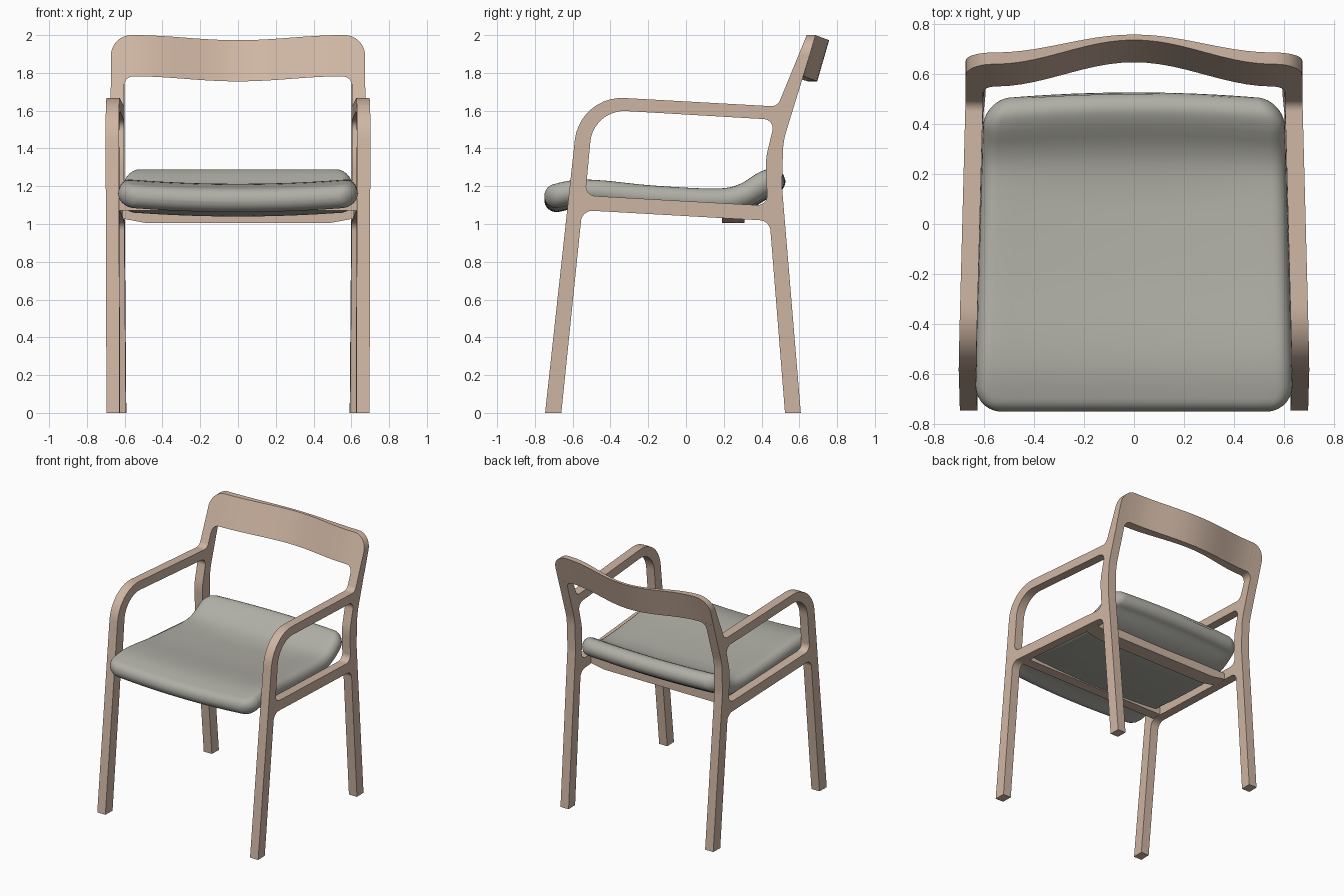
import bpy, bmesh, math
from mathutils import Vector

if "Cube" in bpy.data.objects:
    bpy.data.objects.remove(bpy.data.objects["Cube"])


def material(name, rgb):
    m = bpy.data.materials.new(name)
    m.diffuse_color = (*rgb, 1)
    m.use_nodes = True
    m.node_tree.nodes["Principled BSDF"].inputs["Base Color"].default_value = m.diffuse_color
    return m


WOOD = material("pale_wood", (0.62, 0.465, 0.365))
FABRIC = material("grey_fabric", (0.43, 0.425, 0.38))


def finish(bm, name, mat, angle=35):
    bmesh.ops.recalc_face_normals(bm, faces=bm.faces[:])
    me = bpy.data.meshes.new(name)
    bm.to_mesh(me)
    bm.free()
    ob = bpy.data.objects.new(name, me)
    bpy.context.collection.objects.link(ob)
    me.materials.append(mat)
    bpy.ops.object.select_all(action='DESELECT')
    bpy.context.view_layer.objects.active = ob
    ob.select_set(True)
    bpy.ops.object.shade_smooth_by_angle(angle=math.radians(angle))
    return ob


def rounded(corners, n=10):
    """Polygon of (y, z, radius) corners turned into a filleted outline."""
    out = []
    for i, (y, z, r) in enumerate(corners):
        p = Vector((y, z))
        if r == 0:
            out.append(p)
            continue
        a = (Vector(corners[i - 1][:2]) - p).normalized()
        b = (Vector(corners[(i + 1) % len(corners)][:2]) - p).normalized()
        half = a.angle(b) / 2
        centre = p + (a + b).normalized() * (r / math.sin(half))
        s = p + a * (r / math.tan(half)) - centre
        e = p + b * (r / math.tan(half)) - centre
        sweep = s.angle(e)
        for k in range(n + 1):
            t = k / n
            out.append(centre + (s * math.sin((1 - t) * sweep) + e * math.sin(t * sweep)) / math.sin(sweep))
    return out


# Side frames: legs, arm, seat rail and rear post in one outline with one opening
OUTLINE = [(-0.746, 0, 0), (-0.563, 1.68, 0.25), (0.484, 1.622, 0.05),
           (0.549, 1.78, 0), (0.62, 1.78, 0), (0.515, 1.44, 0.4),
           (0.508, 1.2, 0.5), (0.608, 0, 0), (0.524, 0, 0),
           (0.443, 1.017, 0.06), (-0.55, 1.073, 0.06), (-0.66, 0, 0)]
OPENING = [(-0.533, 1.151, 0.05), (0.432, 1.097, 0.05), (0.42, 1.34, 0.4),
           (0.472, 1.552, 0.05), (-0.49, 1.608, 0.18)]


def outer_x(y, z):
    return 0.701 - 0.026 * (y + 0.6) + 0.006 * (z - 1.4)


def side_frame(name, side):
    bm = bmesh.new()
    edges = []
    for loop in (rounded(OUTLINE), rounded(OPENING)):
        vs = [bm.verts.new((0, p.x, p.y)) for p in loop]
        edges += [bm.edges.new((vs[i - 1], vs[i])) for i in range(len(vs))]
    bmesh.ops.triangle_fill(bm, edges=edges, use_beauty=True, normal=(1, 0, 0))
    ext = bmesh.ops.extrude_face_region(bm, geom=bm.faces[:])
    inner = {g for g in ext["geom"] if isinstance(g, bmesh.types.BMVert)}
    for v in bm.verts:
        v.co.x = side * (outer_x(v.co.y, v.co.z) - (0.07 if v in inner else 0))
    finish(bm, name, WOOD)


side_frame("right_side_frame", 1)
side_frame("left_side_frame", -1)


# Curved backrest: upright columns across x, with rounded corners
def backrest():
    W, IN, R, r = 0.673, 0.603, 0.11, 0.05
    half = [0.05 * i for i in range(11)]
    half += [IN - r + r * math.sin(k * math.pi / 16) for k in range(9)]
    half += [W - R + R * math.sin(k * math.pi / 24) for k in range(13)]
    half = sorted({round(x, 4) for x in half} | {IN + 0.0005})
    xs = [-x for x in half[:0:-1]] + half
    bm = bmesh.new()
    cols = []
    for x in xs:
        a = abs(x)
        s = 0.5 + 0.5 * math.cos(math.pi * min(a / 0.56, 1))
        top = 2.0
        if a > W - R:
            top -= R - math.sqrt(max(R * R - (a - W + R) ** 2, 0))
        low = 1.782
        if a > IN:
            low = 1.72
        elif a > IN - r:
            low -= r - math.sqrt(max(r * r - (a - IN + r) ** 2, 0))
        col = []
        for z, back in ((low, 0), (top, 0), (top, 1), (low, 1)):
            if back:
                y = 0.622 + 0.29 * (z - 1.78) + 0.072 * s
                if z < 1.78:
                    y = 0.62 + 0.309 * (z - 1.78) + 0.072 * s
            else:
                y = 0.549 + 0.41 * (z - 1.78) + 0.097 * s
            col.append(bm.verts.new((x, y, z - 0.027 * s)))
        cols.append(col)
    for c, d in zip(cols, cols[1:]):
        for k in range(4):
            bm.faces.new((c[k], d[k], d[k - 3], c[k - 3]))
    bm.faces.new(cols[0])
    bm.faces.new(cols[-1])
    finish(bm, "backrest", WOOD)


backrest()


# Cross rails under the seat
def rail(name, outline, y0, y1):
    bm = bmesh.new()
    f = bm.faces.new([bm.verts.new((x, y0, z)) for x, z in outline])
    ext = bmesh.ops.extrude_face_region(bm, geom=[f])
    for g in ext["geom"]:
        if isinstance(g, bmesh.types.BMVert):
            g.co.y = y1
    finish(bm, name, WOOD)


rail("rear_rail", [(-0.62, 1.03), (-0.49, 1.006), (0.49, 1.006), (0.62, 1.03),
                   (0.62, 1.075), (-0.62, 1.075)], 0.19, 0.31)
rail("front_rail", [(-0.64, 1.072), (0.64, 1.072), (0.64, 1.13), (-0.64, 1.13)], -0.53, -0.45)


# Seat cushion: stadium sections swept front to back along a curved path
def catmull(pts, n=12):
    p = [Vector(q) for q in pts]
    p = [2 * p[0] - p[1]] + p + [2 * p[-1] - p[-2]]
    out = []
    for i in range(1, len(p) - 2):
        a, b, c, d = p[i - 1:i + 3]
        for k in range(n):
            t = k / n
            out.append(0.5 * (2 * b + (c - a) * t + (2 * a - 5 * b + 4 * c - d) * t * t
                              + (3 * b - a - 3 * c + d) * t ** 3))
    return out + [p[-2]]


def seat():
    path = catmull([(-0.748, 1.135), (-0.68, 1.153), (-0.58, 1.172), (-0.45, 1.17), (-0.2, 1.145),
                    (0.1, 1.128), (0.25, 1.133), (0.35, 1.165), (0.43, 1.212), (0.522, 1.248)])
    dist = [0]
    for a, b in zip(path, path[1:]):
        dist.append(dist[-1] + (b - a).length)
    total = dist[-1]

    def at(s):
        i = next((k for k in range(1, len(dist)) if dist[k] >= s), len(dist) - 1)
        t = (s - dist[i - 1]) / (dist[i] - dist[i - 1])
        return path[i - 1].lerp(path[i], t), (path[i] - path[i - 1]).normalized()

    H, R = 0.064, 0.11
    ends = [R * (1 - math.cos(k * math.pi / 24)) for k in range(1, 13)]
    ends = [0.0003] + ends
    mid = [R + (total - 2 * R) * k / 30 for k in range(1, 30)]
    bm = bmesh.new()
    rings = []
    for s in ends + mid + [total - e for e in reversed(ends)]:
        p, t = at(s)
        n = Vector((-t.y, t.x))
        e = min(s, total - s)
        h = H * math.sqrt(max(1 - (1 - min(e / H, 1)) ** 2, 0))
        w = 0.636 - 0.033 * (p.x + 0.7) / 1.15
        w -= R - math.sqrt(max(R * R - (R - min(e, R)) ** 2, 0))
        rear = max(0, min(1, (p.x - 0.1) / 0.35))
        sec = []
        flat = w - h
        for side in (1, -1):
            for k in range(13):
                a = -math.pi / 2 + math.pi * k / 12
                sec.append((side * (flat + h * math.cos(a)), side * h * math.sin(a)))
            for k in range(1, 16):
                sec.append((side * flat * (1 - k / 8), side * h))
        ring = []
        for x, o in sec:
            q = (x / 0.6) ** 2
            y = p.x + n.x * o - 0.03 * q * rear
            z = p.y + n.y * o - 0.025 * max(0, 1 - q) * (1 - rear)
            ring.append(bm.verts.new((x, y, z)))
        rings.append(ring)
    for a, b in zip(rings, rings[1:]):
        for k in range(len(a)):
            bm.faces.new((a[k - 1], a[k], b[k], b[k - 1]))
    bm.faces.new(rings[0])
    bm.faces.new(rings[-1])
    finish(bm, "seat_cushion", FABRIC, 80)


seat()
